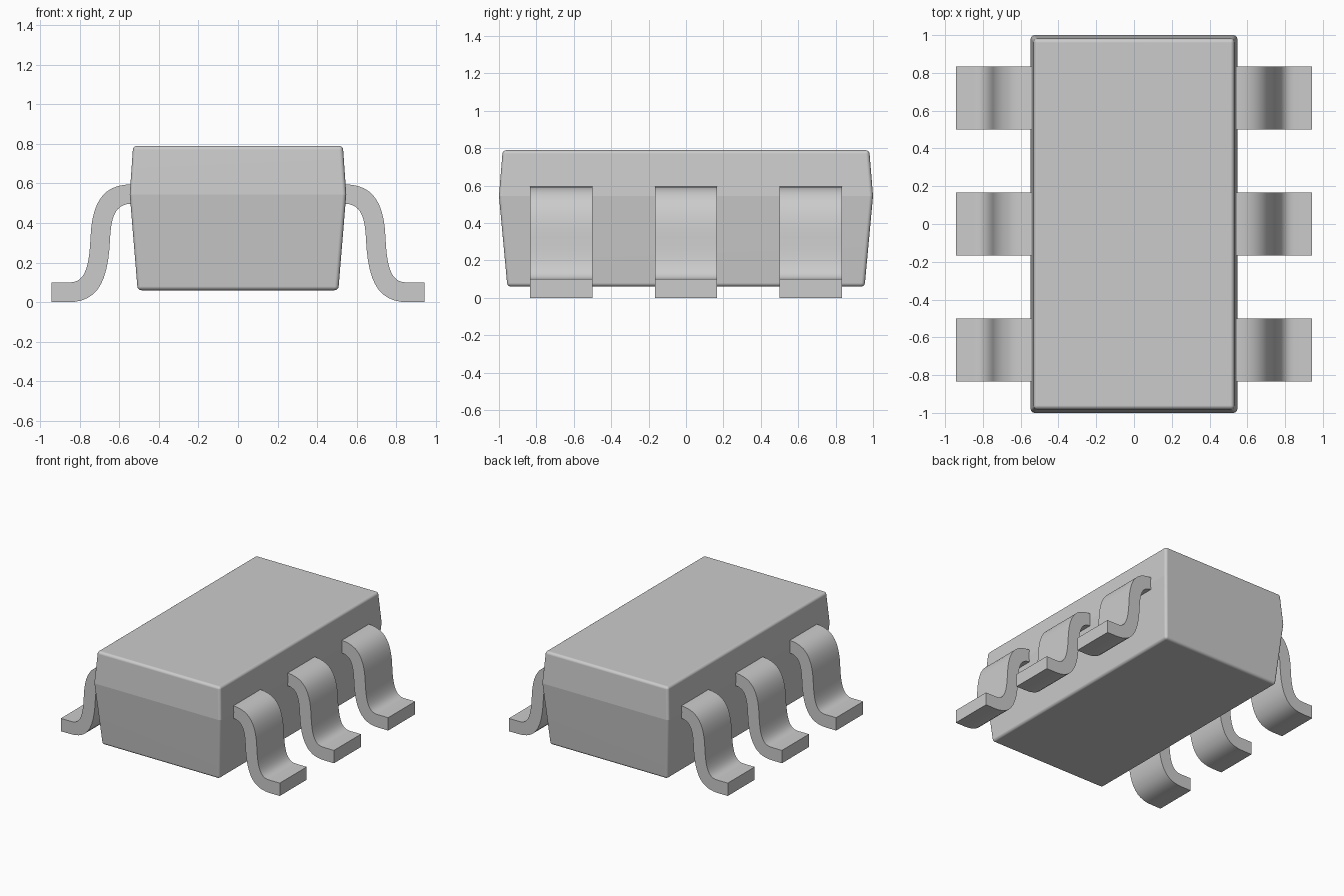
import bpy, bmesh
from mathutils import Vector
from mathutils.geometry import interpolate_bezier

if "Cube" in bpy.data.objects:
    bpy.data.objects.remove(bpy.data.objects["Cube"])

grey = bpy.data.materials.new("plain grey")
grey.diffuse_color = (0.6, 0.6, 0.6, 1)
grey.use_nodes = True
grey.node_tree.nodes["Principled BSDF"].inputs["Base Color"].default_value = grey.diffuse_color


def add_object(name, bm, sharp_z=None):
    """Turn a bmesh into a smooth object with sharp edges kept."""
    bmesh.ops.recalc_face_normals(bm, faces=bm.faces)
    for f in bm.faces:
        f.smooth = True
    for e in bm.edges:
        on_belt = sharp_z is not None and all(abs(v.co.z - sharp_z) < 1e-4 for v in e.verts)
        e.smooth = not on_belt and e.calc_face_angle(0) < 0.55
    mesh = bpy.data.meshes.new(name)
    bm.to_mesh(mesh)
    bm.free()
    mesh.materials.append(grey)
    ob = bpy.data.objects.new(name, mesh)
    bpy.context.collection.objects.link(ob)
    return ob


# Package body: three stacked rectangles, widest at the parting line
BELT = 0.545
bm = bmesh.new()
rings = []
for hx, hy, z in ((0.507, 0.955, 0.06), (0.547, 1.0, BELT), (0.53, 0.98, 0.79)):
    rings.append([bm.verts.new((sx * hx, sy * hy, z))
                  for sx, sy in ((-1, -1), (1, -1), (1, 1), (-1, 1))])
bm.faces.new(rings[0])
bm.faces.new(rings[2])
for a, b in zip(rings, rings[1:]):
    for i in range(4):
        j = (i + 1) % 4
        bm.faces.new((a[i], a[j], b[j], b[i]))
bmesh.ops.recalc_face_normals(bm, faces=bm.faces)
belt_edges = {e for e in bm.edges if all(abs(v.co.z - BELT) < 1e-4 for v in e.verts)}
bmesh.ops.bevel(bm, geom=[e for e in bm.edges if e not in belt_edges],
                offset=0.02, offset_type='OFFSET', segments=4, profile=0.5,
                affect='EDGES', clamp_overlap=True)
body = add_object("package_body", bm, BELT)
weighted = body.modifiers.new("flat faces", 'WEIGHTED_NORMAL')
weighted.keep_sharp = True


# Gull-wing lead profile in x, z: two bends on each side
def bend(p0, h0, h1, p1, n=12):
    pts = [Vector((x, 0, z)) for x, z in (p0, h0, h1, p1)]
    return list(interpolate_bezier(*pts, n))


outer = ([Vector((0.48, 0, 0.595))]
         + bend((0.55, 0.595), (0.67, 0.59), (0.737, 0.52), (0.745, 0.33))
         + bend((0.745, 0.33), (0.752, 0.17), (0.775, 0.1), (0.85, 0.1))[1:]
         + [Vector((0.943, 0, 0.1))])
inner = ([Vector((0.48, 0, 0.497))]
         + bend((0.55, 0.497), (0.62, 0.49), (0.64, 0.43), (0.646, 0.33))
         + bend((0.646, 0.33), (0.655, 0.09), (0.715, 0.0), (0.86, 0.0))[1:]
         + [Vector((0.943, 0, 0.0))])
WIDTH = 0.332


def lead(name, side, y):
    bm = bmesh.new()
    rows = []
    for dy in (-WIDTH / 2, WIDTH / 2):
        rows.append([[bm.verts.new((side * p.x, y + dy, p.z)) for p in line]
                     for line in (outer, inner)])
    (o0, i0), (o1, i1) = rows
    for k in range(len(outer) - 1):
        bm.faces.new((o0[k], o0[k + 1], o1[k + 1], o1[k]))
        bm.faces.new((i0[k], i0[k + 1], i1[k + 1], i1[k]))
        bm.faces.new((o0[k], o0[k + 1], i0[k + 1], i0[k]))
        bm.faces.new((o1[k], o1[k + 1], i1[k + 1], i1[k]))
    for k in (0, -1):
        bm.faces.new((o0[k], o1[k], i1[k], i0[k]))
    add_object(name, bm)


# Three leads on each long side
for side, label in ((-1, "left"), (1, "right")):
    for y, place in ((-0.667, "front"), (0, "middle"), (0.667, "back")):
        lead(f"{label}_{place}_lead", side, y)
